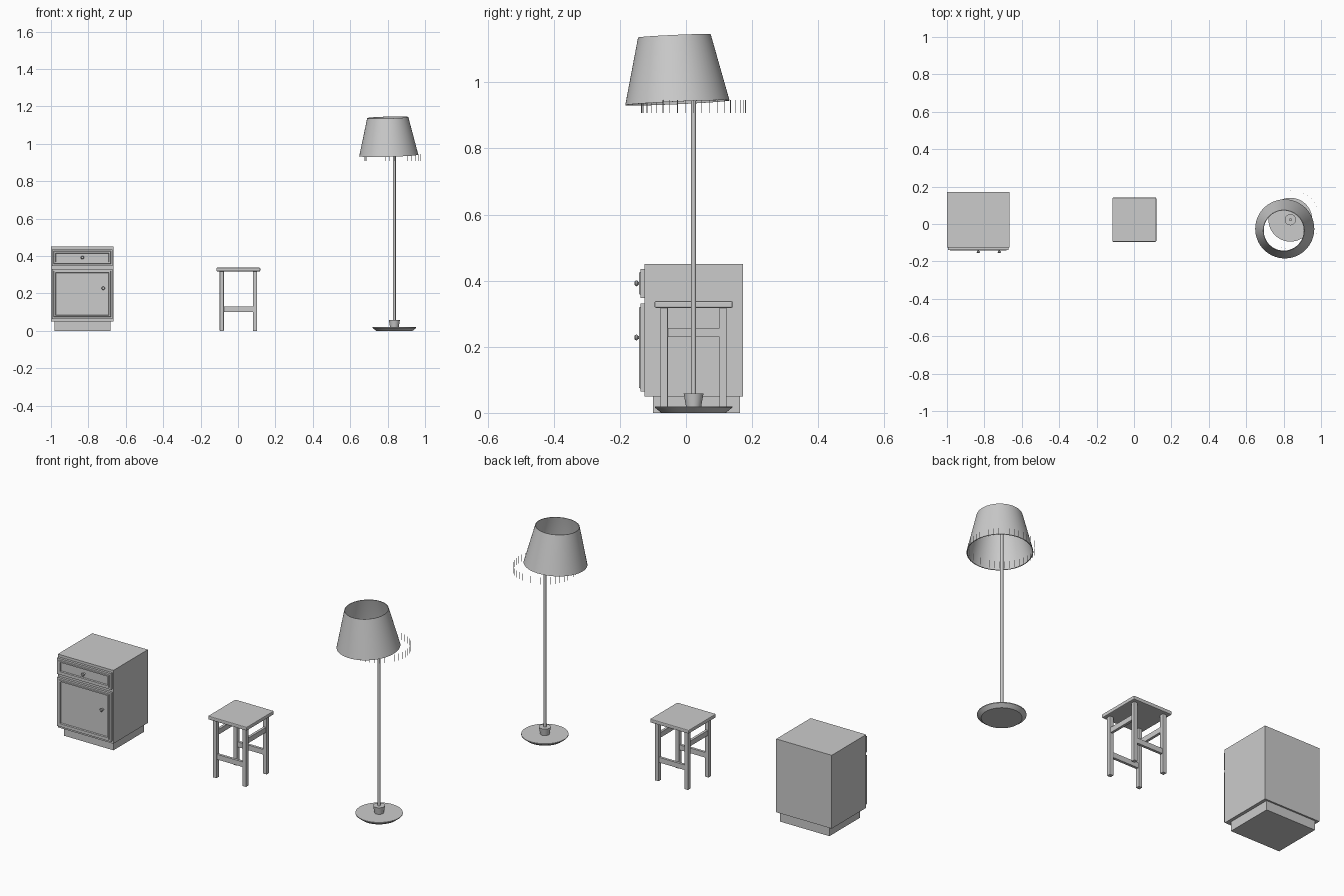
import bpy
import bmesh
import math
from mathutils import Matrix, Vector

if "Cube" in bpy.data.objects:
    bpy.data.objects.remove(bpy.data.objects["Cube"])

grey = bpy.data.materials.new("plain grey")
grey.use_nodes = True
GREY = (0.6, 0.6, 0.6, 1)
grey.diffuse_color = GREY
grey.node_tree.nodes["Principled BSDF"].inputs["Base Color"].default_value = GREY


def finish(name, bm, smooth=False):
    bmesh.ops.recalc_face_normals(bm, faces=bm.faces)
    mesh = bpy.data.meshes.new(name)
    bm.to_mesh(mesh)
    bm.free()
    mesh.materials.append(grey)
    obj = bpy.data.objects.new(name, mesh)
    bpy.context.collection.objects.link(obj)
    if smooth:
        bpy.ops.object.select_all(action="DESELECT")
        obj.select_set(True)
        bpy.context.view_layer.objects.active = obj
        bpy.ops.object.shade_smooth_by_angle(angle=math.radians(35))
    return obj


def add_box(bm, lo, hi):
    lo, hi = Vector(lo), Vector(hi)
    size = Matrix.Diagonal((*(hi - lo), 1))
    bmesh.ops.create_cube(bm, size=1, matrix=Matrix.Translation((lo + hi) / 2) @ size)


def box(name, lo, hi, bevel=0):
    bm = bmesh.new()
    add_box(bm, lo, hi)
    if bevel:
        bmesh.ops.bevel(bm, geom=bm.edges[:], offset=bevel, segments=2,
                        profile=0.5, affect="EDGES")
    return finish(name, bm)


def lathe(name, profile, matrix, steps=48, closed=False):
    """Spin (radius, height) points around the local z axis."""
    bm = bmesh.new()
    verts = [bm.verts.new((r, 0, z)) for r, z in profile]
    pairs = list(zip(verts, verts[1:]))
    if closed:
        pairs.append((verts[-1], verts[0]))
    edges = [bm.edges.new(p) for p in pairs]
    bmesh.ops.spin(bm, geom=verts + edges, axis=(0, 0, 1), cent=(0, 0, 0),
                   angle=math.tau, steps=steps, use_duplicate=False)
    bmesh.ops.remove_doubles(bm, verts=bm.verts, dist=0.00005)
    bm.transform(matrix)
    return finish(name, bm, True)


# Cabinet
box("cabinet_body", (-1, -0.125, 0.05), (-0.665, 0.172, 0.45))
box("cabinet_plinth", (-0.98, -0.1, 0), (-0.682, 0.163, 0.05))


def panel_front(name, z0, z1):
    bm = bmesh.new()
    add_box(bm, (-0.995, -0.138, z0), (-0.67, -0.125, z1))
    bm.normal_update()
    face = min(bm.faces, key=lambda f: f.calc_center_median().y)
    # raised moulding around a sunken panel
    for width, depth in ((0.014, 0), (0.003, 0.004), (0.01, 0), (0.003, -0.007)):
        bmesh.ops.inset_region(bm, faces=[face], thickness=width, depth=depth)
    finish(name, bm)


panel_front("drawer_front", 0.348, 0.436)
panel_front("cabinet_door", 0.064, 0.331)

KNOB = ((0, 0), (0.005, 0), (0.004, 0.01), (0.008, 0.013),
        (0.009, 0.017), (0.006, 0.021), (0, 0.022))
for name, x, z in (("drawer_knob", -0.832, 0.392), ("door_knob", -0.72, 0.228)):
    lathe(name, KNOB, Matrix.Translation((x, -0.134, z))
          @ Matrix.Rotation(math.pi / 2, 4, "X"), 20)

# Stool
SX, SY = 0.002, 0.023
box("stool_seat", (SX - 0.117, SY - 0.118, 0.318), (SX + 0.117, SY + 0.118, 0.338), 0.004)
for sx, side in ((-1, "right"), (1, "left")):
    for sy, end in ((-1, "front"), (1, "back")):
        x, y = SX + sx * 0.089, SY + sy * 0.089
        box(f"stool_leg_{end}_{side}", (x - 0.011, y - 0.011, 0),
            (x + 0.011, y + 0.011, 0.32), 0.002)
    x = SX + sx * 0.089
    box(f"stool_side_rail_{side}", (x - 0.007, SY - 0.08, 0.229),
        (x + 0.007, SY + 0.08, 0.257))
for sy, end in ((-1, "front"), (1, "back")):
    y = SY + sy * 0.089
    box(f"stool_cross_rail_{end}", (SX - 0.08, y - 0.007, 0.102),
        (SX + 0.08, y + 0.007, 0.13))

# Floor lamp
LAMP = Matrix.Translation((0.836, 0.023, 0))
lathe("lamp_base", ((0, 0), (0.097, 0), (0.117, 0.016), (0.117, 0.02), (0, 0.02)), LAMP, 64)
lathe("lamp_socket", ((0, 0.019), (0.023, 0.019), (0.03, 0.059), (0, 0.059)), LAMP, 32)
lathe("lamp_pole", ((0, 0.05), (0.0075, 0.05), (0.0075, 1.0), (0, 1.0)), LAMP, 20)

# Tilted open shade
SHADE = (Matrix.Translation((0.806, -0.026, 0.938))
         @ Matrix.Rotation(math.radians(2.6), 4, "X")
         @ Matrix.Rotation(math.radians(-1.5), 4, "Y"))
lathe("lamp_shade", ((0.158, 0), (0.11, 0.203), (0.107, 0.203), (0.154, 0.004), (0.154, 0)),
      SHADE, 64, True)

# Fringe strands hanging in a ring
bm = bmesh.new()
COUNT = 40
for i in range(COUNT):
    spot = Matrix.Rotation(math.tau * i / COUNT, 4, "Z") @ Matrix.Translation((0.158, 0, 0.927))
    bmesh.ops.create_cube(bm, size=1, matrix=LAMP @ spot
                          @ Matrix.Diagonal((0.0015, 0.0015, 0.038, 1)))
finish("lamp_fringe", bm)
